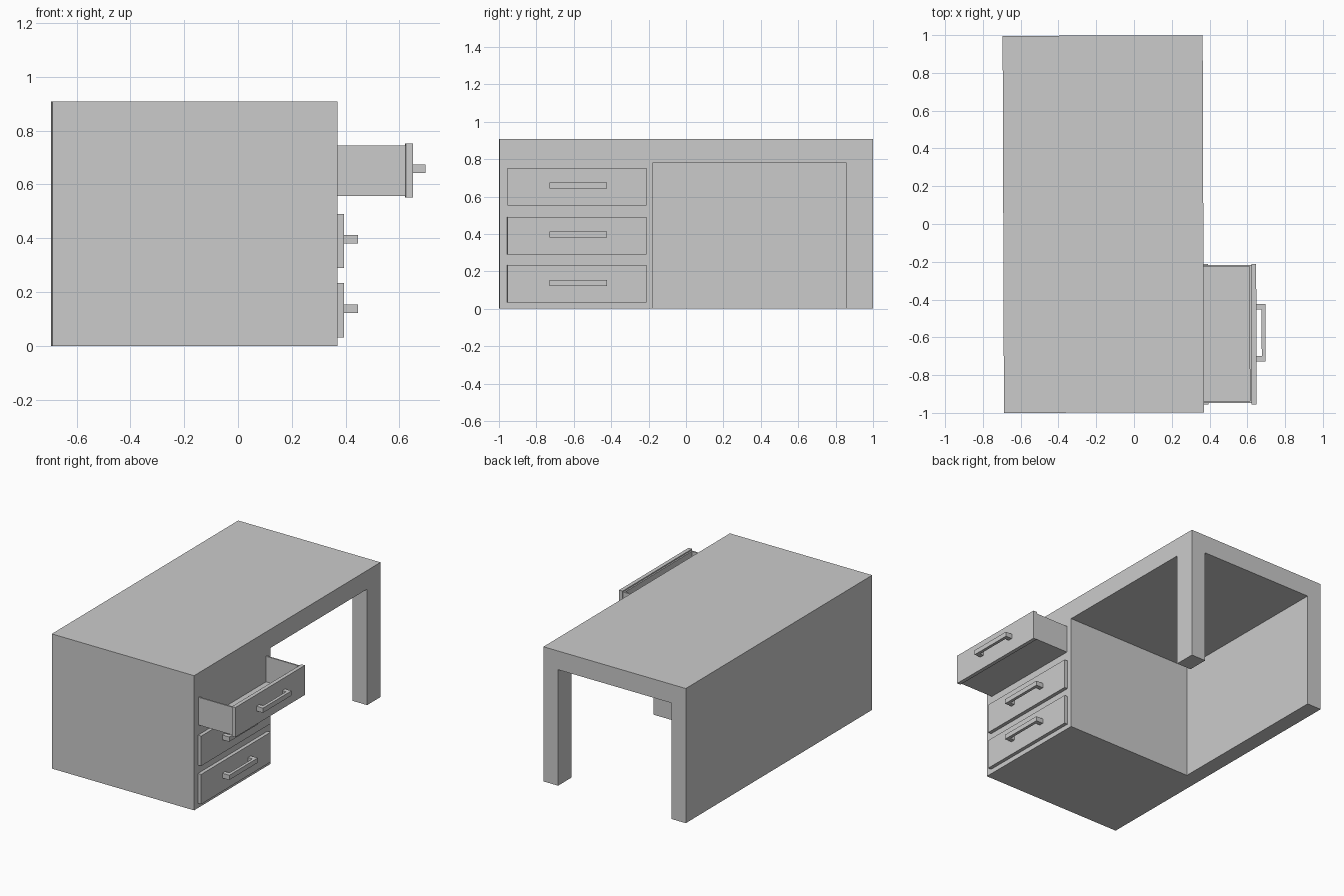
import bpy, bmesh
from mathutils import Matrix, Vector

if "Cube" in bpy.data.objects:
    bpy.data.objects.remove(bpy.data.objects["Cube"])

TURN = 0.0035  # the whole desk sits very slightly turned


def add_box(bm, lo, hi):
    lo, hi = Vector(lo), Vector(hi)
    m = Matrix.Translation((lo + hi) / 2) @ Matrix.Diagonal((*(hi - lo), 1))
    return bmesh.ops.create_cube(bm, size=1, matrix=m)["verts"]


def finish(bm, name):
    bmesh.ops.recalc_face_normals(bm, faces=bm.faces)
    me = bpy.data.meshes.new(name)
    bm.to_mesh(me)
    bm.free()
    ob = bpy.data.objects.new(name, me)
    ob.rotation_euler.z = TURN
    bpy.context.collection.objects.link(ob)
    return ob


def box(name, lo, hi):
    bm = bmesh.new()
    add_box(bm, lo, hi)
    return finish(bm, name)


def prism(name, pts, z0, z1):
    bm = bmesh.new()
    face = bm.faces.new([bm.verts.new((x, y, z0)) for x, y in pts])
    ext = bmesh.ops.extrude_face_region(bm, geom=[face])["geom"]
    bmesh.ops.translate(bm, vec=(0, 0, z1 - z0),
                        verts=[v for v in ext if isinstance(v, bmesh.types.BMVert)])
    return finish(bm, name)


# Desk body: solid block with the knee space cut open to the side and the end
XB, XF = -0.692, 0.367
desk = box("desk_body", (XB, -0.998, 0), (XF, 0.998, 0.908))
cutters = [
    prism("knee_space_cutter",
          [(-0.585, -0.178), (0.6, -0.178), (0.6, 0.855), (0.258, 0.855),
           (0.258, 1.2), (-0.585, 1.2)], -0.2, 0.782),
]
for c in cutters:
    mod = desk.modifiers.new("cut", "BOOLEAN")
    mod.operation = "DIFFERENCE"
    mod.solver = "EXACT"
    mod.object = c
    c.hide_render = True
    c.hide_viewport = True

Y0, Y1 = -0.957, -0.213


# Drawer fronts and U-shaped pulls
def drawer_front(name, x, z0, z1, thick, reach):
    box(name + "_front", (x, Y0, z0), (x + thick, Y1, z1))
    a, b, t = -0.731, -0.425, 0.03
    f, e, i = x + thick, x + thick + reach, x + thick + reach - 0.02
    zc = (z0 + z1) / 2 + 0.006
    prism(name + "_handle",
          [(f, a), (e, a), (e, b), (f, b), (f, b - t), (i, b - t),
           (i, a + t), (f, a + t)], zc - 0.016, zc + 0.016)


drawer_front("bottom_drawer", XF, 0.032, 0.233, 0.024, 0.052)
drawer_front("middle_drawer", XF, 0.29, 0.491, 0.024, 0.052)
drawer_front("top_drawer", 0.62, 0.552, 0.752, 0.026, 0.048)

# Open tray of the pulled-out drawer: solid with its top inset and pushed down
bm = bmesh.new()
add_box(bm, (XF - 0.014, -0.95, 0.557), (0.62, -0.218, 0.744))
top = max(bm.faces, key=lambda f: f.calc_center_median().z)
bmesh.ops.inset_region(bm, faces=[top], thickness=0.014)
sunk = bmesh.ops.extrude_face_region(bm, geom=[top])["geom"]
bmesh.ops.translate(bm, vec=(0, 0, -0.172),
                    verts=[v for v in sunk if isinstance(v, bmesh.types.BMVert)])
if top.is_valid:
    bmesh.ops.delete(bm, geom=[top], context="FACES_ONLY")
finish(bm, "top_drawer_tray")
